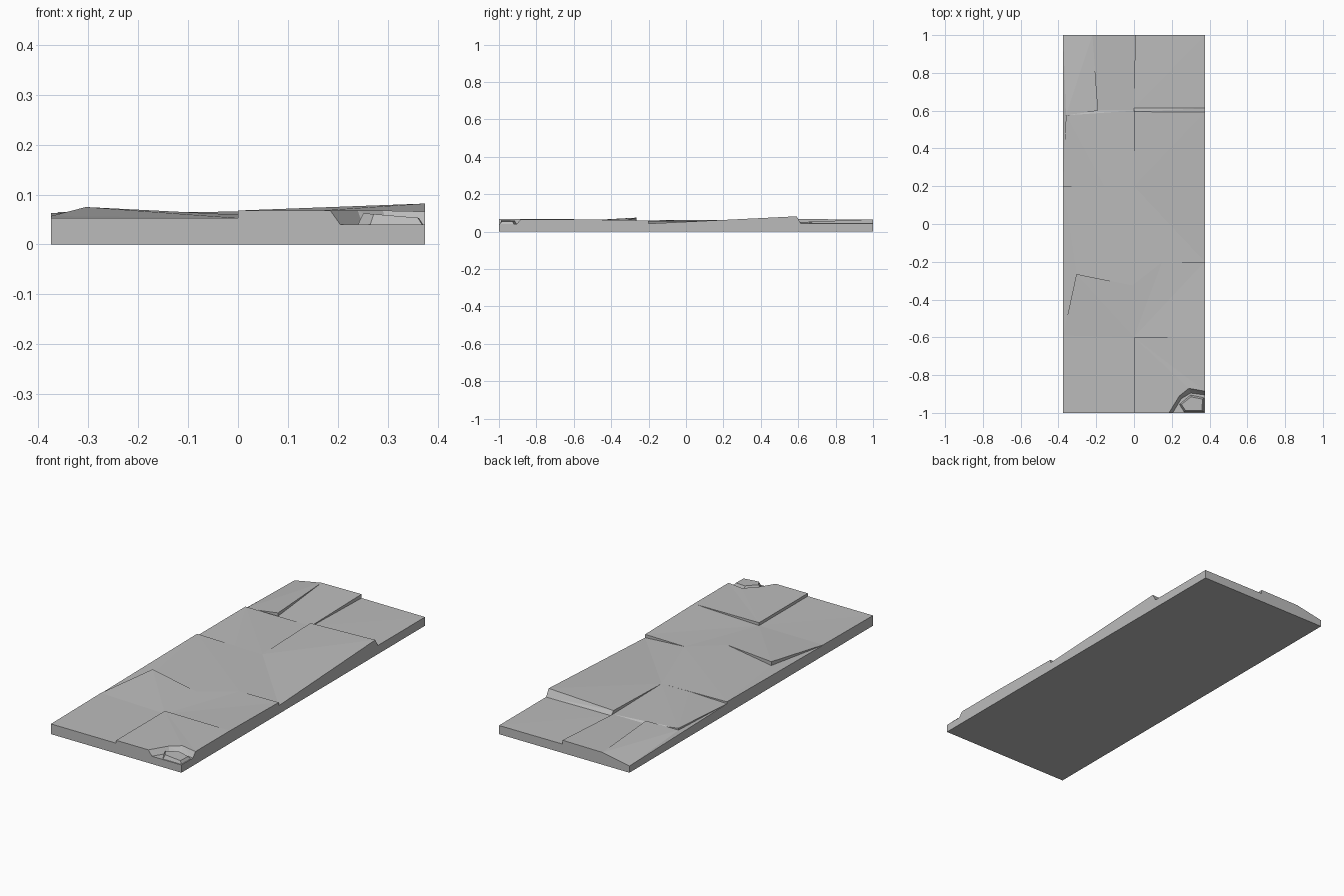
import bpy
import bmesh

default_cube = bpy.data.objects.get("Cube")
if default_cube:
    bpy.data.objects.remove(default_cube, do_unlink=True)

HALF_X, HALF_Y = 0.375, 1.0
BED = 0.03          # thickness of the common bed under all plates

stone = bpy.data.materials.new("grey_stone")
stone.use_nodes = True
stone_colour = (0.5, 0.5, 0.5, 1)
stone.diffuse_color = stone_colour
stone.node_tree.nodes["Principled BSDF"].inputs["Base Color"].default_value = stone_colour


def finish(name, bm):
    """Turn a bmesh into a flat shaded stone object."""
    bmesh.ops.recalc_face_normals(bm, faces=bm.faces)
    mesh = bpy.data.meshes.new(name)
    bm.to_mesh(mesh)
    bm.free()
    mesh.materials.append(stone)
    obj = bpy.data.objects.new(name, mesh)
    bpy.context.collection.objects.link(obj)
    return obj


def plate(name, corners, bottom=BED):
    """Tilted plate: the top is a fan from the first corner, with upright sides."""
    bm = bmesh.new()
    top = [bm.verts.new(c) for c in corners]
    low = [bm.verts.new((x, y, bottom)) for x, y, z in corners]
    count = len(top)
    for i in range(1, count - 1):
        bm.faces.new((top[0], top[i], top[i + 1]))
    for i in range(count):
        j = (i + 1) % count
        bm.faces.new((top[i], low[i], low[j], top[j]))
    bm.faces.new(low[::-1])
    return finish(name, bm)


# Bed under the whole slab
plate("slab_bed", [(-HALF_X, -HALF_Y, BED), (HALF_X, -HALF_Y, BED),
                   (HALF_X, HALF_Y, BED), (-HALF_X, HALF_Y, BED)], bottom=0)

# Corners shared by neighbouring plates
front_mid_low = (0, -0.6, 0.053)
wedge_end = (-0.01, -0.325, 0.06)
right_crack = (0.15, -0.2, 0.057)
centre_back = (0, 0.2, 0.057)
ridge_inner = (0, 0.595, 0.068)
ridge_outer = (HALF_X, 0.592, 0.082)
foot_inner = (0, 0.613, 0.048)
foot_outer = (HALF_X, 0.613, 0.045)

# Front half: raised wedge on one side, level plate with a broken corner on the other
plate("front_wedge_plate", [
    front_mid_low, wedge_end, (-0.305, -0.265, 0.075),
    (-HALF_X, -0.59, 0.057), (-HALF_X, -HALF_Y, 0.053), (0, -HALF_Y, 0.053)])

crater_rim = [(0.185, -HALF_Y, 0.068), (0.24, -0.91, 0.068),
              (0.29, -0.87, 0.068), (HALF_X, -0.885, 0.066)]
crater_foot = [(0.205, -HALF_Y, 0.04), (0.25, -0.925, 0.04),
               (0.3, -0.895, 0.04), (HALF_X, -0.905, 0.04)]
plate("front_level_plate", [(0, -0.6, 0.068), (0, -HALF_Y, 0.068)] + crater_rim
      + [(HALF_X, -0.6, 0.066)])

# Broken corner: sloping bank, floor and a loose stone
for i in range(len(crater_rim) - 1):
    plate("crater_bank", [crater_rim[i], crater_foot[i],
                          crater_foot[i + 1], crater_rim[i + 1]])
plate("crater_floor", [(HALF_X, -HALF_Y, 0.04)] + crater_foot[::-1])

bm = bmesh.new()
stone_base = [(0.265, -0.995), (0.37, -0.995), (0.372, -0.92), (0.3, -0.905), (0.24, -0.955)]
low = [bm.verts.new((x, y, 0.039)) for x, y in stone_base]
top = [bm.verts.new((0.31 + (x - 0.31) * 0.84, -0.955 + (y + 0.955) * 0.8,
                     0.062 - (x - 0.25) * 0.07)) for x, y in stone_base]
bm.faces.new(top)
bm.faces.new(low[::-1])
for i in range(len(low)):
    j = (i + 1) % len(low)
    bm.faces.new((low[i], low[j], top[j], top[i]))
finish("loose_stone", bm)

# Middle plates
plate("middle_side_plate", [
    front_mid_low, (HALF_X, -0.6, 0.066), (HALF_X, -0.2, 0.06),
    right_crack, wedge_end])
plate("middle_centre_plate", [
    (-HALF_X, 0.2, 0.063), (-HALF_X, -0.59, 0.055), (-0.305, -0.265, 0.055),
    wedge_end, right_crack, centre_back])
plate("middle_rising_plate", [
    centre_back, right_crack, (HALF_X, -0.2, 0.043), ridge_outer, ridge_inner])

# Sloping step behind the rising plate
plate("back_step", [ridge_inner, ridge_outer, foot_outer, foot_inner])

# Back plates
plate("back_low_plate", [
    foot_inner, foot_outer, (HALF_X, HALF_Y, 0.045), (0.01, HALF_Y, 0.046)])
plate("back_sunken_plate", [
    (-0.36, 0.575, 0.065), (-HALF_X, 0.2, 0.053), (-0.16, 0.2, 0.059),
    centre_back, (0, 0.6, 0.051), (-0.19, 0.6, 0.051)])
plate("back_strip_plate", [
    (0, 0.6, 0.051), (0.01, HALF_Y, 0.066), (-0.22, HALF_Y, 0.064), (-0.19, 0.6, 0.051)])
plate("back_corner_plate", [
    (-0.36, 0.575, 0.055), (-0.19, 0.6, 0.068), (-0.22, HALF_Y, 0.064),
    (-HALF_X, HALF_Y, 0.035), (-HALF_X, 0.2, 0.052)])
